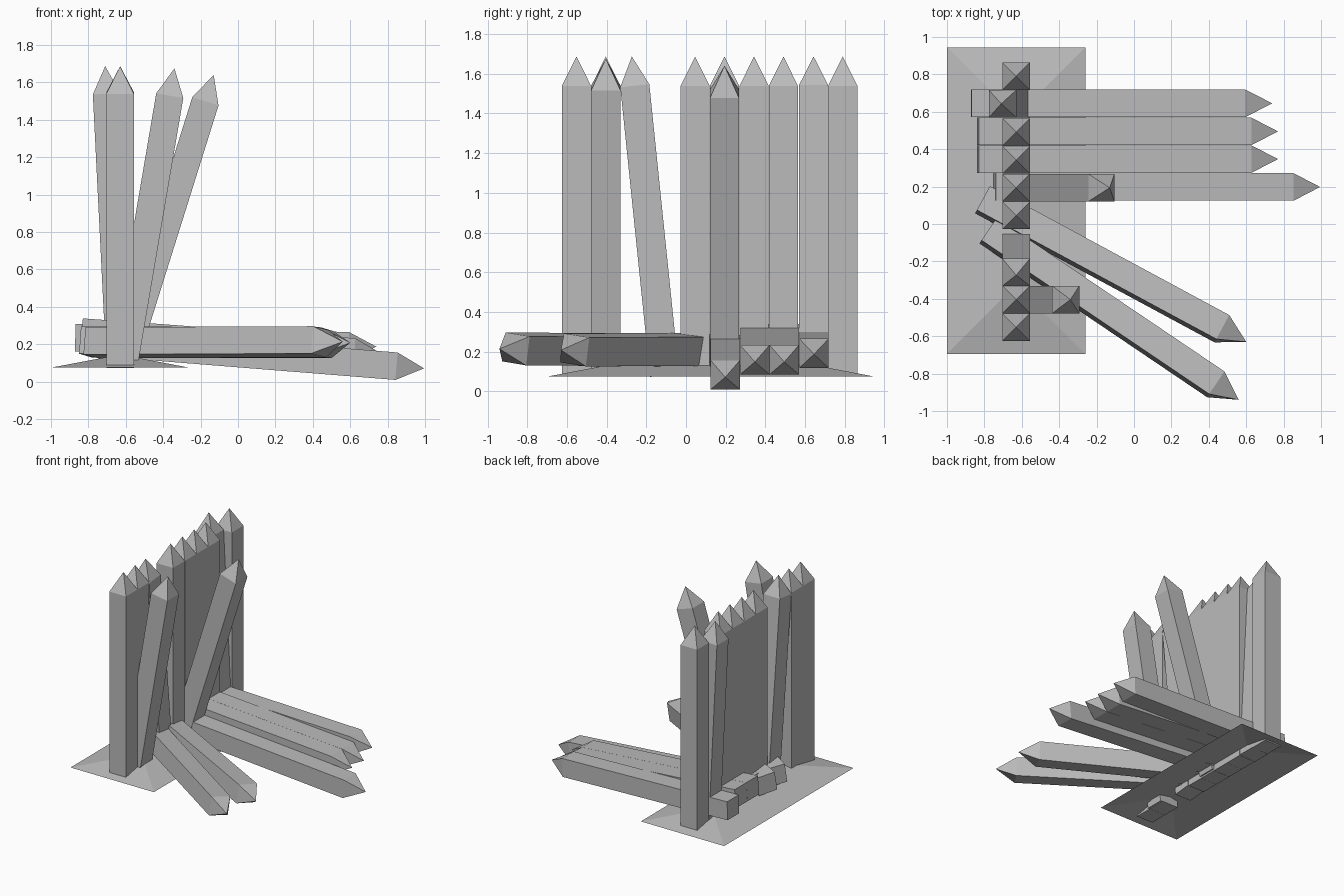
import bpy, bmesh, math
from mathutils import Vector, Matrix

cube = bpy.data.objects.get("Cube")
if cube:
    bpy.data.objects.remove(cube, do_unlink=True)

grey = bpy.data.materials.new("plain_grey")
grey.use_nodes = True
grey.diffuse_color = (0.5, 0.5, 0.5, 1)
grey.node_tree.nodes["Principled BSDF"].inputs["Base Color"].default_value = (0.5, 0.5, 0.5, 1)

WIDTH = 0.147
POINT = 0.148
WALL_X = -0.63
FOOT = 0.08
HEAD = 1.687


def add_object(name, bm):
    bmesh.ops.recalc_face_normals(bm, faces=bm.faces)
    mesh = bpy.data.meshes.new(name)
    bm.to_mesh(mesh)
    bm.free()
    mesh.materials.append(grey)
    obj = bpy.data.objects.new(name, mesh)
    bpy.context.collection.objects.link(obj)
    return obj


def stake(name, foot, tip, roll=0):
    """Square post with a pyramid point, running from foot to tip."""
    foot, tip = Vector(foot), Vector(tip)
    axis = tip - foot
    length = axis.length
    axis.normalize()
    side = axis.cross(Vector((0, 0, 1)))
    side = side.normalized() if side.length > 0.01 else Vector((1, 0, 0))
    turn = Matrix((side, axis.cross(side), axis)).transposed().to_4x4()
    place = Matrix.Translation(foot) @ turn @ Matrix.Rotation(math.radians(roll), 4, 'Z')

    bm = bmesh.new()
    bmesh.ops.create_cube(bm, size=1)
    body = length - POINT
    for v in bm.verts:
        v.co = Vector((v.co.x * WIDTH, v.co.y * WIDTH, (v.co.z + 0.5) * body))
    top = max(bm.faces, key=lambda f: f.calc_center_median().z)
    peak = bmesh.ops.poke(bm, faces=[top])["verts"][0]
    peak.co.z = length
    bm.transform(place)
    return add_object(name, bm)


# Shallow hipped earth mound, open underneath
x0, x1, y0, y1 = -1.0, -0.26, -0.695, 0.945
bm = bmesh.new()
a, b, c, d = [bm.verts.new((x, y, 0.075)) for x, y in ((x0, y0), (x1, y0), (x1, y1), (x0, y1))]
r0 = bm.verts.new((WALL_X, y0 + 0.37, 0.145))
r1 = bm.verts.new((WALL_X, y1 - 0.37, 0.145))
for face in ((a, b, r0), (b, c, r1, r0), (c, d, r1), (d, a, r0, r1)):
    bm.faces.new(face)
add_object("ground_mound", bm)

# Upright wall stakes
for i, y in enumerate((-0.552, -0.404, 0.046, 0.194, 0.343, 0.491, 0.79)):
    stake(f"upright_stake_{i + 1}", (WALL_X, y, FOOT), (WALL_X, y, HEAD))

# Leaning stakes
stake("leaning_stake_side", (WALL_X, -0.108, FOOT), (WALL_X, -0.273, HEAD))
stake("leaning_stake_back", (WALL_X, 0.643, FOOT), (-0.71, 0.643, HEAD))
stake("leaning_stake_front", (-0.61, -0.404, 0.09), (-0.34, -0.404, 1.675))
stake("leaning_stake_middle", (-0.61, 0.194, 0.11), (-0.13, 0.194, 1.64))

# Fallen stakes lying straight out from the wall
stake("fallen_stake_long", (-0.745, 0.198, 0.21), (0.995, 0.198, 0.071))
for i, y in enumerate((0.347, 0.495)):
    stake(f"fallen_stake_pair_{i + 1}", (-0.835, y, 0.265), (0.77, y, 0.148))
stake("fallen_stake_back", (-0.87, 0.645, 0.235), (0.74, 0.645, 0.187))

# Fallen stakes lying diagonally
stake("fallen_stake_diagonal_1", (-0.81, 0.13, 0.212), (0.60, -0.63, 0.208), -8)
stake("fallen_stake_diagonal_2", (-0.78, -0.035, 0.208), (0.56, -0.94, 0.214), -8)
